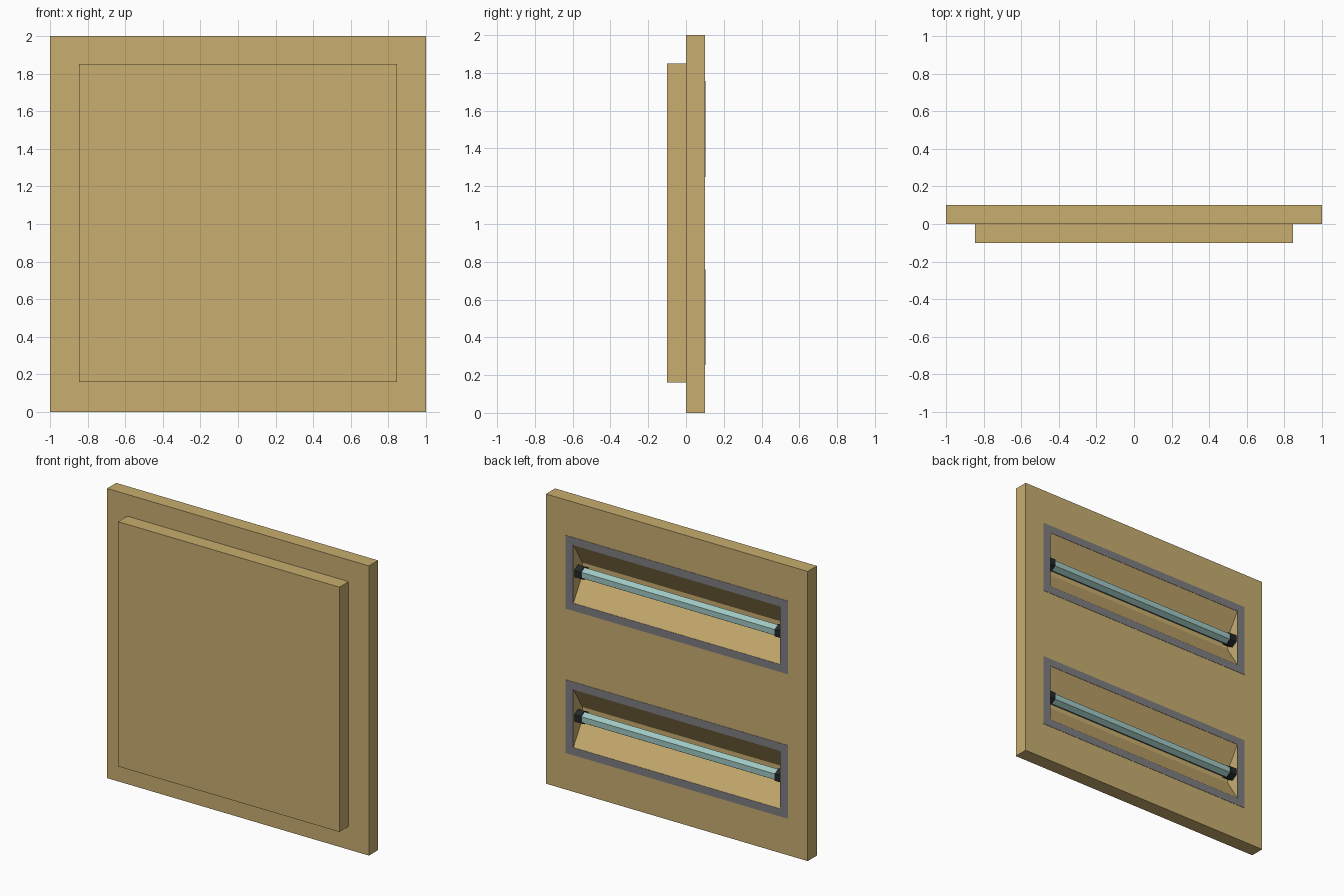
import bpy, bmesh, math
from mathutils import Matrix

if "Cube" in bpy.data.objects:
    bpy.data.objects.remove(bpy.data.objects["Cube"])

def mat(name, rgb):
    m = bpy.data.materials.new(name)
    m.diffuse_color = (*rgb, 1)
    m.use_nodes = True
    m.node_tree.nodes["Principled BSDF"].inputs["Base Color"].default_value = m.diffuse_color
    return m

TAN = mat("tan_board", (0.578, 0.418, 0.159))
GREY = mat("grey_trim", (0.21, 0.21, 0.22))
GLASS = mat("pale_teal_glass", (0.35, 0.58, 0.55))
BLACK = mat("black_socket", (0.018, 0.02, 0.022))

def finish(name, bm, material):
    bmesh.ops.recalc_face_normals(bm, faces=bm.faces)
    me = bpy.data.meshes.new(name)
    bm.to_mesh(me)
    bm.free()
    ob = bpy.data.objects.new(name, me)
    bpy.context.collection.objects.link(ob)
    me.materials.append(material)
    return ob

def rect(bm, y, hx, zc, hz):
    return [bm.verts.new((sx * hx, y, zc + sz * hz))
            for sx, sz in ((-1, -1), (1, -1), (1, 1), (-1, 1))]

def bridge(bm, a, b):
    for i in range(4):
        j = (i + 1) % 4
        bm.faces.new((a[i], a[j], b[j], b[i]))

def block(name, material, y0, hx0, hz0, y1, hx1, hz1, zc):
    # box or tapered box between two rectangles facing y
    bm = bmesh.new()
    a, b = rect(bm, y0, hx0, zc, hz0), rect(bm, y1, hx1, zc, hz1)
    bridge(bm, a, b)
    bm.faces.new(a)
    bm.faces.new(b)
    return finish(name, bm, material)

def ring(name, material, y0, y1, zc, ox, oz, ix, iz):
    # flat rectangular trim with a hole
    bm = bmesh.new()
    loops = [rect(bm, y, hx, zc, hz)
             for y, hx, hz in ((y0, ox, oz), (y1, ox, oz), (y1, ix, iz), (y0, ix, iz))]
    for i in range(4):
        bridge(bm, loops[i], loops[(i + 1) % 4])
    return finish(name, bm, material)

def hex_rod(name, material, x0, x1, y, z, r):
    # six-sided rod along x with a flat top
    bm = bmesh.new()
    bmesh.ops.create_cone(bm, cap_ends=True, segments=6, radius1=r, radius2=r,
                          depth=x1 - x0)
    rot = Matrix.Rotation(math.pi / 2, 4, 'Y') @ Matrix.Rotation(math.pi / 2, 4, 'Z')
    bm.transform(Matrix.Translation(((x0 + x1) / 2, y, z)) @ rot)
    return finish(name, bm, material)

# main panel and the housing on its front
panel = block("panel", TAN, 0, 1, 1, 0.1, 1, 1, 1)
block("front_housing", TAN, -0.1, 0.845, 0.845, 0, 0.845, 0.845, 1.005)

HX, HZ = 0.79, 0.2
DEPTH, FLOOR_HZ = 0.098, 0.042
SLOPE = (HZ - FLOOR_HZ) / DEPTH

for label, zc in (("lower", 0.506), ("upper", 1.503)):
    # trough with sloping top and bottom walls
    cutter = block(label + "_trough_cutter", TAN, 0.1 - DEPTH, HX, FLOOR_HZ,
                   0.12, HX, HZ + 0.02 * SLOPE, zc)
    cutter.hide_render = True
    mod = panel.modifiers.new("trough", 'BOOLEAN')
    mod.operation, mod.solver, mod.object = 'DIFFERENCE', 'EXACT', cutter
    bpy.context.view_layer.objects.active = panel
    bpy.ops.object.modifier_apply(modifier=mod.name)
    bpy.data.objects.remove(cutter)

    # trim around the opening
    ring(label + "_trim", GREY, 0.097, 0.102, zc, 0.85, 0.253, HX, HZ)

    # light tube with a socket at each end
    hex_rod(label + "_tube", GLASS, -0.75, 0.75, 0.05, zc, 0.04)
    for side, s in (("left", -1), ("right", 1)):
        x0, x1 = sorted((s * 0.74, s * HX))
        hex_rod(f"{label}_{side}_socket", BLACK, x0, x1, 0.05, zc, 0.047)
